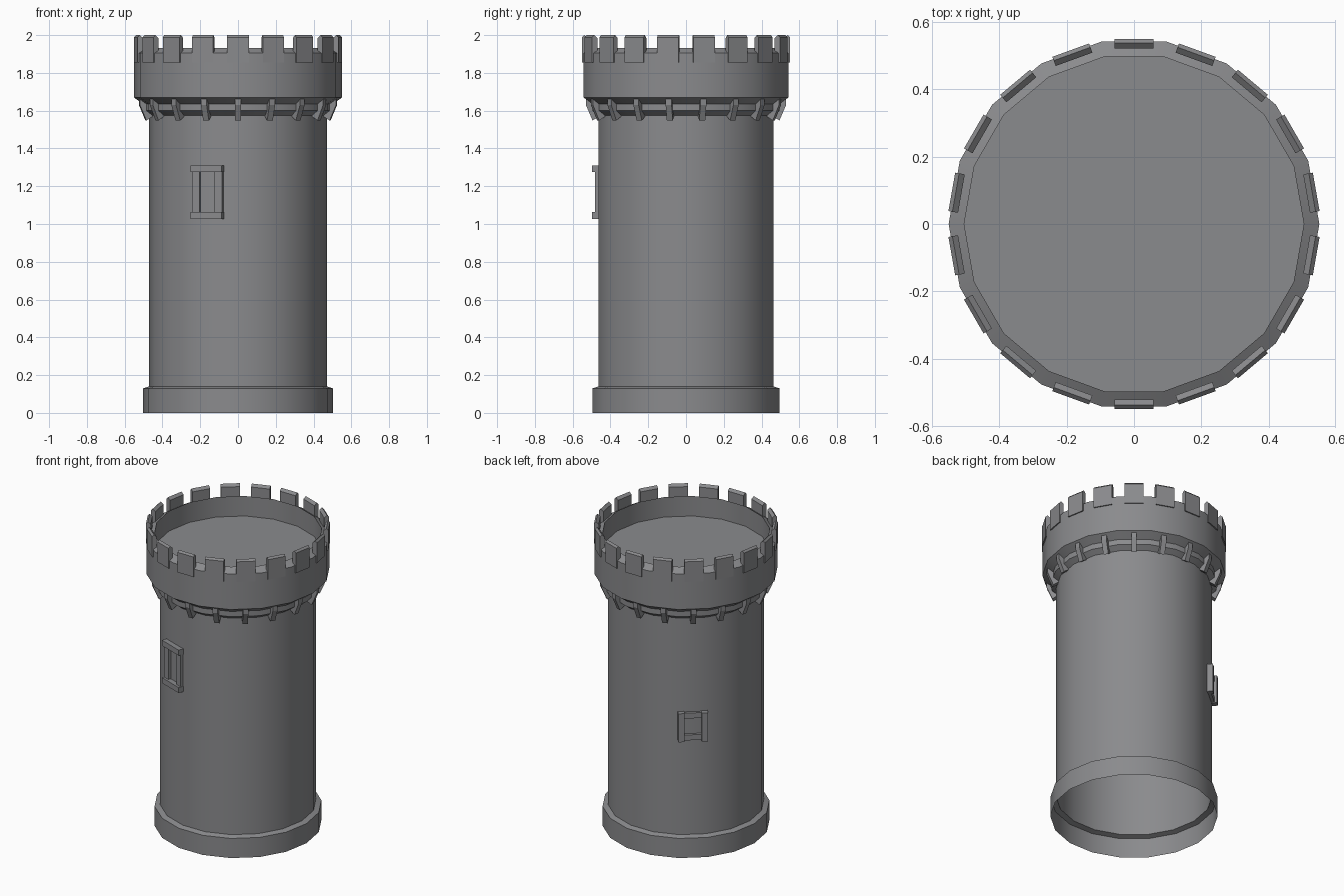
import bpy, bmesh
from math import cos, sin, radians, pi

if "Cube" in bpy.data.objects:
    bpy.data.objects.remove(bpy.data.objects["Cube"])

N = 18  # sides of the tower

stone = bpy.data.materials.new("grey stone")
stone.diffuse_color = (0.255, 0.257, 0.267, 1)
stone.use_nodes = True
stone.node_tree.nodes["Principled BSDF"].inputs["Base Color"].default_value = stone.diffuse_color


def finish(name, bm, recalc=True):
    if recalc:
        bmesh.ops.recalc_face_normals(bm, faces=bm.faces[:])
    me = bpy.data.meshes.new(name)
    bm.to_mesh(me)
    bm.free()
    ob = bpy.data.objects.new(name, me)
    bpy.context.collection.objects.link(ob)
    me.materials.append(stone)
    return ob


def smooth(ob):
    bpy.ops.object.select_all(action='DESELECT')
    ob.select_set(True)
    bpy.context.view_layer.objects.active = ob
    bpy.ops.object.shade_smooth_by_angle(angle=radians(30))


def revolve(name, profile, cap=False):
    """Turn an (r, z) profile into an open 18-sided shell."""
    bm = bmesh.new()
    rings = [[bm.verts.new((r * cos(2 * pi * i / N), r * sin(2 * pi * i / N), z))
              for i in range(N)] for r, z in profile]
    for a, b in zip(rings, rings[1:]):
        for i in range(N):
            j = (i + 1) % N
            bm.faces.new((a[i], a[j], b[j], b[i]))
    if cap:
        bm.faces.new(rings[-1])
    ob = finish(name, bm, recalc=False)
    smooth(ob)
    return ob


def prism(bm, section, t0, t1, angle):
    """Extrude an (r, z) section sideways from t0 to t1 and face it along angle."""
    a = radians(angle)
    ends = [[bm.verts.new((r * cos(a) - t * sin(a), r * sin(a) + t * cos(a), z))
             for r, z in section] for t in (t0, t1)]
    n = len(section)
    bm.faces.new(ends[0])
    bm.faces.new(ends[1][::-1])
    for i in range(n):
        j = (i + 1) % n
        bm.faces.new((ends[0][i], ends[1][i], ends[1][j], ends[0][j]))


def bar(bm, angle, t0, t1, z0, z1, r):
    prism(bm, [(0.452, z0), (r, z0), (r, z1), (0.452, z1)], t0, t1, angle)


# plinth, shaft and moulding under the parapet (open at the bottom)
revolve("tower_wall", [(0.503, 0), (0.503, 0.13), (0.47, 0.14), (0.47, 1.575),
                       (0.503, 1.60), (0.503, 1.635), (0.551, 1.67)])

# parapet with sloped rim and roof floor
revolve("parapet_and_floor", [(0.551, 1.67), (0.551, 1.905), (0.505, 1.932),
                              (0.505, 1.80)], cap=True)

# merlons and brackets, one on every flat side
merlons, brackets = bmesh.new(), bmesh.new()
for i in range(N):
    ang = 10 + 20 * i
    prism(merlons, [(0.524, 1.855), (0.55, 1.855), (0.55, 1.988), (0.538, 2.0),
                    (0.521, 1.985), (0.521, 1.90)], -0.058, 0.058, ang)
    prism(brackets, [(0.46, 1.57), (0.495, 1.548), (0.53, 1.63), (0.53, 1.662),
                     (0.46, 1.662)], -0.016, 0.016, ang)
finish("merlons", merlons)
finish("brackets", brackets)

# tall front window: protruding lintel and sill, shallow jambs
bm = bmesh.new()
for z0, z1 in ((1.027, 1.063), (1.275, 1.311)):
    bar(bm, 250, -0.088, 0.088, z0, z1, 0.497)
for t0, t1 in ((-0.085, -0.042), (0.042, 0.085)):
    bar(bm, 250, t0, t1, 1.063, 1.275, 0.482)
finish("front_window_frame", bm)

# small back window: protruding jambs, shallow lintel and sill
bm = bmesh.new()
for t0, t1 in ((-0.09, -0.052), (0.052, 0.09)):
    bar(bm, 130, t0, t1, 0.768, 0.957, 0.497)
for z0, z1 in ((0.772, 0.808), (0.917, 0.953)):
    bar(bm, 130, -0.052, 0.052, z0, z1, 0.482)
finish("back_window_frame", bm)
